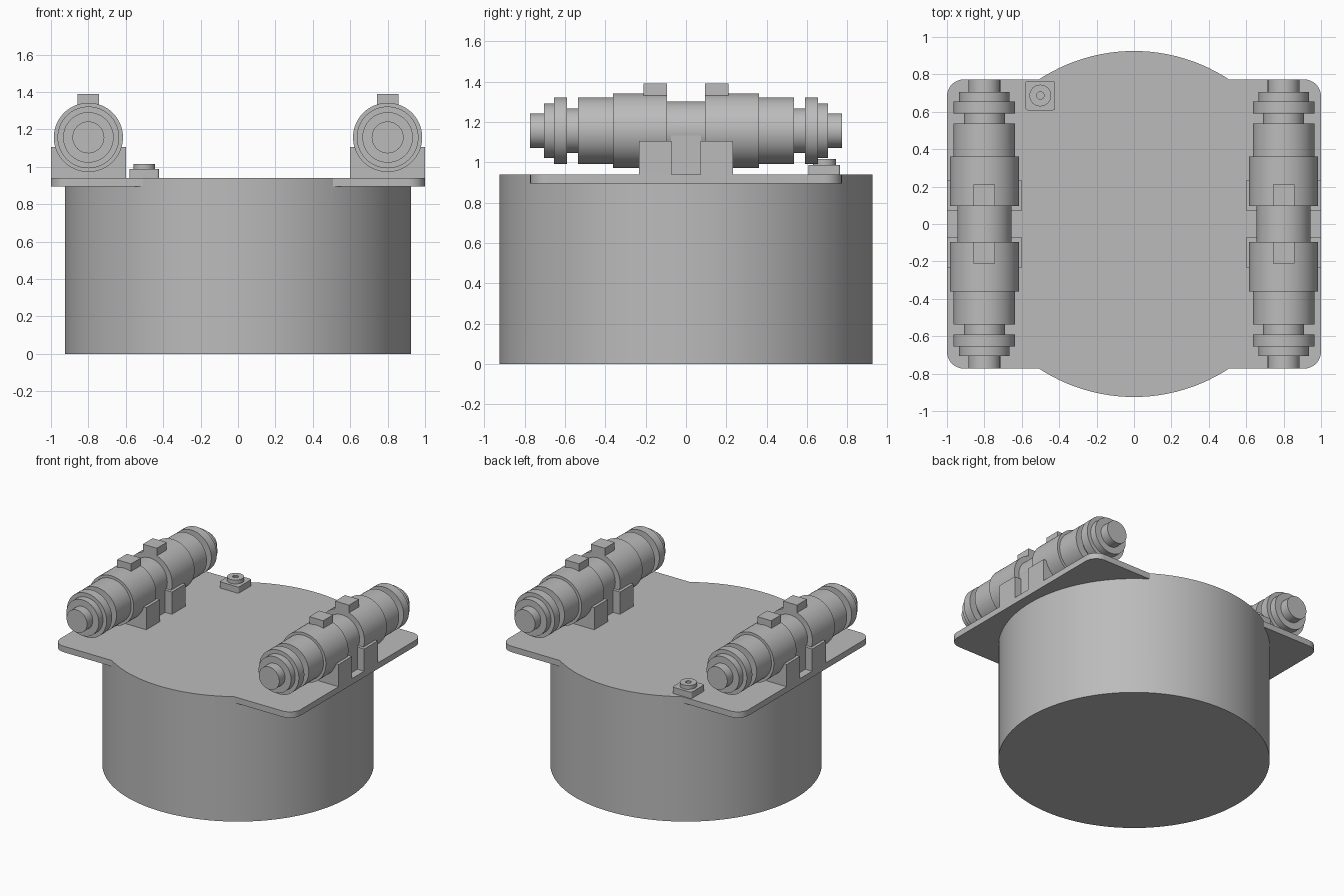
import bpy, bmesh, math
from mathutils import Matrix, Vector

cube = bpy.data.objects.get("Cube")
if cube:
    bpy.data.objects.remove(cube, do_unlink=True)

grey = bpy.data.materials.new("plain_grey")
grey.use_nodes = True
COLOUR = (0.5, 0.5, 0.5, 1)
grey.diffuse_color = COLOUR
grey.node_tree.nodes["Principled BSDF"].inputs["Base Color"].default_value = COLOUR


def finish(name, bm, smooth=False):
    bmesh.ops.recalc_face_normals(bm, faces=bm.faces)
    mesh = bpy.data.meshes.new(name)
    bm.to_mesh(mesh)
    bm.free()
    mesh.materials.append(grey)
    ob = bpy.data.objects.new(name, mesh)
    bpy.context.collection.objects.link(ob)
    if smooth:
        smooth_object(ob)
    return ob


def smooth_object(ob):
    bpy.ops.object.select_all(action='DESELECT')
    ob.select_set(True)
    bpy.context.view_layer.objects.active = ob
    bpy.ops.object.shade_smooth_by_angle(angle=math.radians(30))


def box(name, low, high, corner=0):
    """Box between two corners, optionally with rounded upright edges."""
    low, high = Vector(low), Vector(high)
    bm = bmesh.new()
    bmesh.ops.create_cube(bm, size=1)
    for v in bm.verts:
        v.co = (low + high) / 2 + v.co * (high - low)
    if corner:
        upright = [e for e in bm.edges
                   if abs(e.verts[0].co.z - e.verts[1].co.z) > 0.01]
        bmesh.ops.bevel(bm, geom=upright, offset=corner, segments=8,
                        profile=0.5, affect='EDGES')
    return finish(name, bm, corner > 0)


def lathe(name, profile, location, sides=64, lying=False):
    """Turn (radius, height) points about z, or about y when lying."""
    bm = bmesh.new()
    verts = [bm.verts.new((r, 0, h)) for r, h in profile]
    edges = [bm.edges.new(pair) for pair in zip(verts, verts[1:])]
    bmesh.ops.spin(bm, geom=verts + edges, cent=(0, 0, 0), axis=(0, 0, 1),
                   angle=math.tau, steps=sides)
    bmesh.ops.remove_doubles(bm, verts=bm.verts, dist=1e-4)
    turn = Matrix.Rotation(-math.pi / 2, 4, 'X') if lying else Matrix()
    bm.transform(Matrix.Translation(location) @ turn)
    return finish(name, bm, True)


# Drum and rounded deck plate, fused into one solid
TOP = 0.94
drum = lathe("drum_body", [(0, 0), (0.925, 0), (0.925, TOP), (0, TOP)],
             (0, 0, 0), sides=128)
plate = box("deck_plate", (-1, -0.773, 0.895), (1, 0.773, TOP), corner=0.09)
join = drum.modifiers.new("join_plate", 'BOOLEAN')
join.operation = 'UNION'
join.solver = 'EXACT'
join.object = plate
bpy.context.view_layer.objects.active = drum
bpy.ops.object.modifier_apply(modifier=join.name)
bpy.data.objects.remove(plate, do_unlink=True)
smooth_object(drum)

# Stepped tube: (radius, outer end) from the tip towards the middle
steps = [(0.085, 0.773), (0.135, 0.705), (0.165, 0.655), (0.11, 0.59),
         (0.165, 0.537), (0.185, 0.362), (0.145, 0.095)]
half, previous = [], 0
for radius, end in steps:
    half += [(previous, end), (radius, end)]
    previous = radius
tube_profile = half + [(r, -h) for r, h in reversed(half)]

AXIS = 1.157
for side, sign in (("left", 1), ("right", -1)):
    x = 0.8 * sign
    lathe(f"{side}_tube", tube_profile, (x, 0, AXIS), lying=True)
    box(f"{side}_web", (x - 0.143, -0.075, TOP - 0.01), (x + 0.143, 0.075, AXIS))
    for end, d in (("front", -1), ("back", 1)):
        y0, y1 = sorted((0.072 * d, 0.233 * d))
        box(f"{side}_{end}_cradle", (x - 0.2, y0, TOP - 0.01), (x + 0.2, y1, 1.107))
        y0, y1 = sorted((0.095 * d, 0.212 * d))
        box(f"{side}_{end}_lug", (x - 0.058, y0, 1.25), (x + 0.058, y1, 1.39))

# Small button on its rounded base near the back right
box("button_base", (-0.58, 0.608, TOP - 0.01), (-0.422, 0.765, 0.987), corner=0.012)
lathe("button", [(0, 0.98), (0.058, 0.98), (0.058, 1.016), (0.02, 1.016),
                 (0.02, 1.005), (0, 1.005)], (-0.501, 0.687, 0), sides=32)
